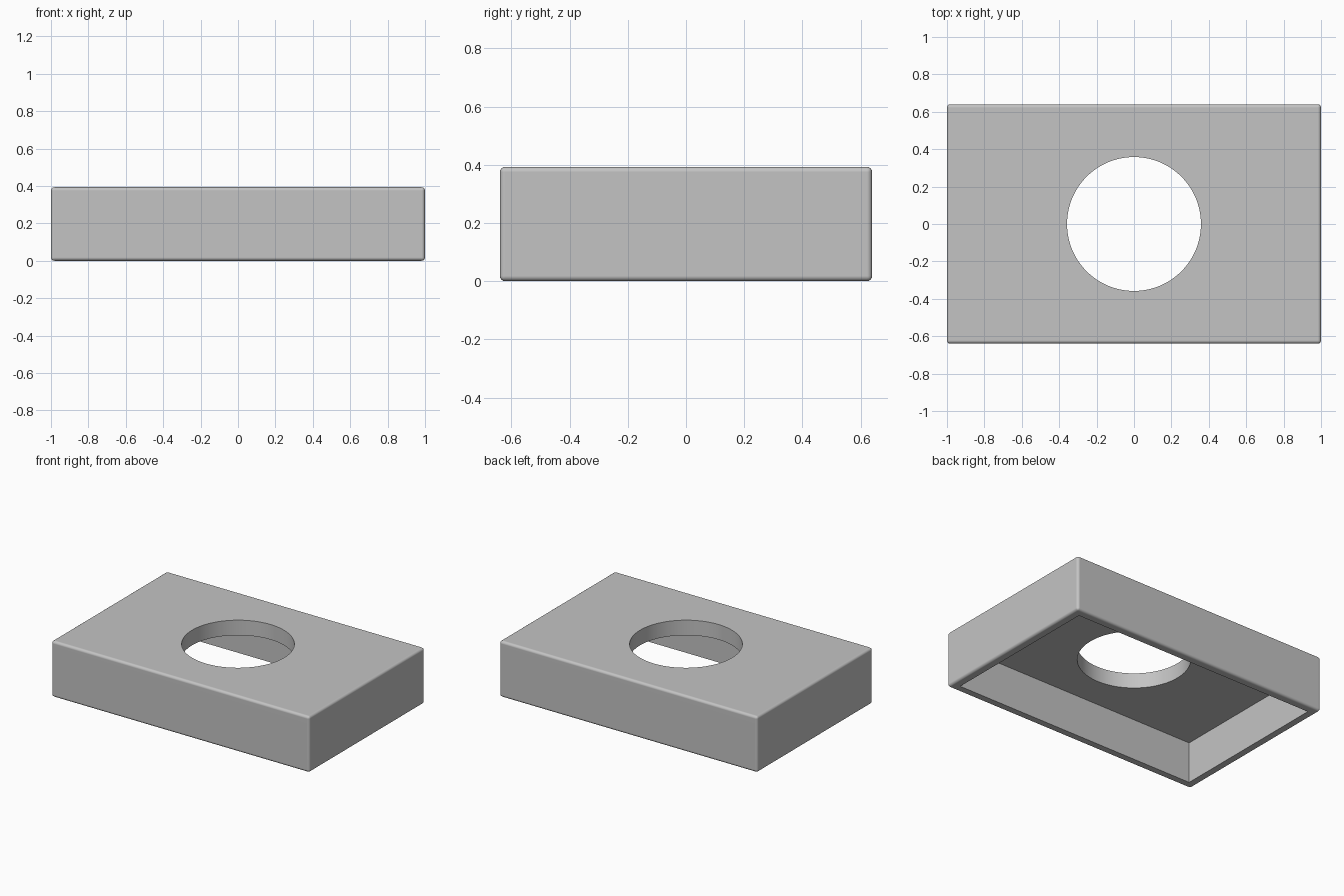
import bpy
import math

if "Cube" in bpy.data.objects:
    bpy.data.objects.remove(bpy.data.objects["Cube"], do_unlink=True)

WIDTH, DEPTH, HEIGHT = 2.0, 1.28, 0.393
WALL, TOP, RADIUS, ROUND = 0.058, 0.106, 0.358, 0.018

grey = bpy.data.materials.new("light grey")
colour = (0.55, 0.55, 0.55, 1)
grey.use_nodes = True
grey.diffuse_color = colour
grey.node_tree.nodes["Principled BSDF"].inputs["Base Color"].default_value = colour


def block(name, size, z_low):
    bpy.ops.mesh.primitive_cube_add(size=1, location=(0, 0, z_low + size[2] / 2))
    ob = bpy.context.object
    ob.name = name
    ob.scale = size
    bpy.ops.object.transform_apply(location=True, rotation=False, scale=True)
    ob.data.materials.append(grey)
    return ob


# Outer box with softened edges
cover = block("cover", (WIDTH, DEPTH, HEIGHT), 0)
bevel = cover.modifiers.new("rounded edges", "BEVEL")
bevel.width = ROUND
bevel.segments = 4

# Cutters: the open underside and the round hole through the top
cavity = block("cavity_cutter", (WIDTH - 2 * WALL, DEPTH - 2 * WALL, HEIGHT), -TOP)
bpy.ops.mesh.primitive_cylinder_add(vertices=96, radius=RADIUS, depth=2)
hole = bpy.context.object
hole.name = "hole_cutter"
hole.data.materials.append(grey)

for cutter in (cavity, hole):
    cutter.hide_render = True
    cut = cover.modifiers.new(cutter.name, "BOOLEAN")
    cut.operation = "DIFFERENCE"
    cut.solver = "EXACT"
    cut.object = cutter

# Apply the cuts, then remove the cutters
bpy.ops.object.select_all(action="DESELECT")
cover.select_set(True)
bpy.context.view_layer.objects.active = cover
for name in [m.name for m in cover.modifiers]:
    bpy.ops.object.modifier_apply(modifier=name)
for cutter in (cavity, hole):
    bpy.data.objects.remove(cutter, do_unlink=True)

# Smooth rounded edges while the broad faces stay flat
bpy.ops.object.shade_smooth_by_angle(angle=math.radians(35))
weighted = cover.modifiers.new("flat broad faces", "WEIGHTED_NORMAL")
weighted.keep_sharp = True
